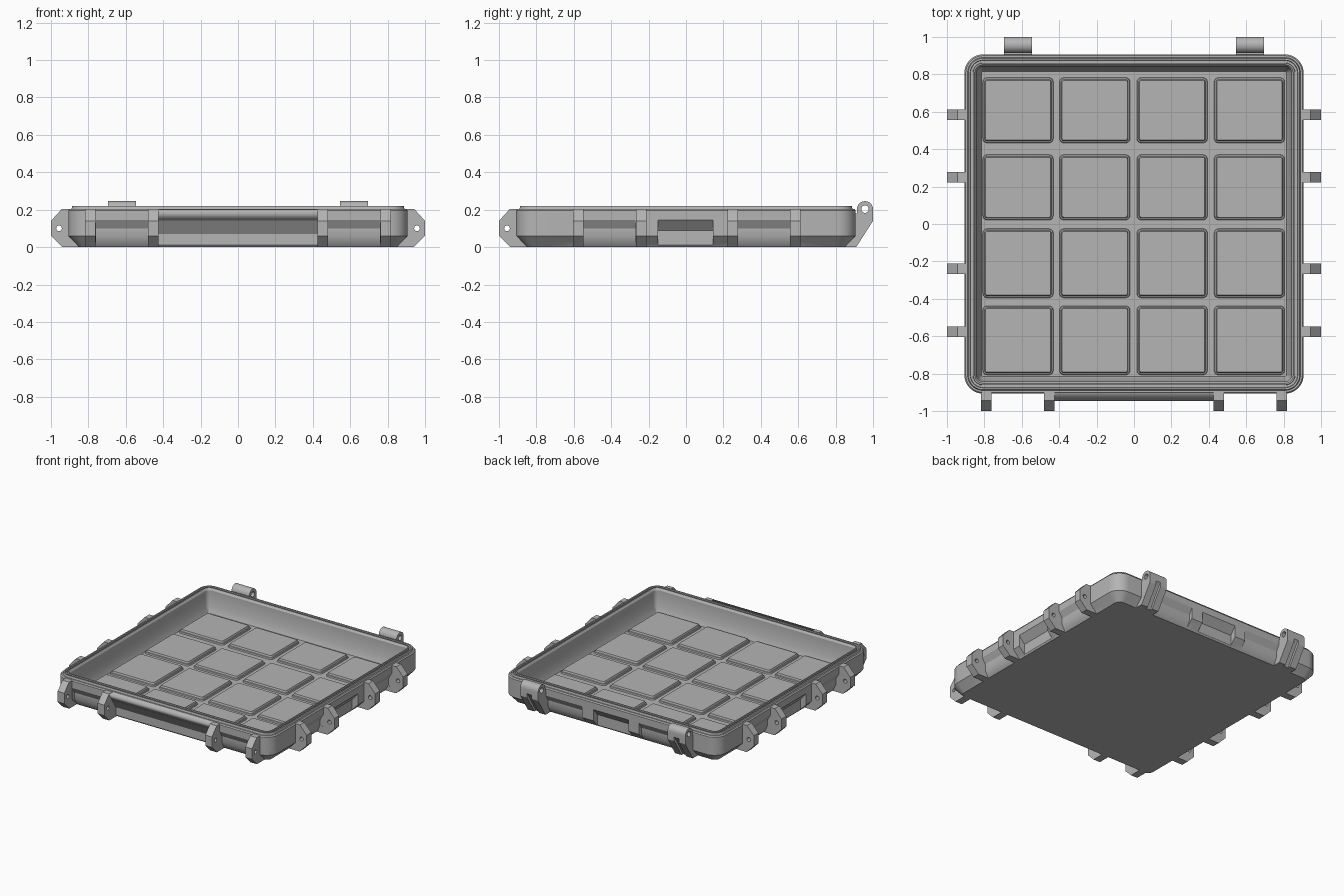
import bpy, bmesh, math
from mathutils import Vector, Matrix

if "Cube" in bpy.data.objects:
    bpy.data.objects.remove(bpy.data.objects["Cube"], do_unlink=True)

grey = bpy.data.materials.new("matte_grey")
grey.use_nodes = True
grey.diffuse_color = (0.46, 0.46, 0.46, 1)
grey.node_tree.nodes["Principled BSDF"].inputs["Base Color"].default_value = (0.46, 0.46, 0.46, 1)

# Outward and along-wall directions of each wall
WALLS = {"left": ((1, 0, 0), (0, 1, 0)), "right": ((-1, 0, 0), (0, 1, 0)),
         "front": ((0, -1, 0), (1, 0, 0)), "back": ((0, 1, 0), (1, 0, 0))}


def finish(name, bm):
    bmesh.ops.remove_doubles(bm, verts=bm.verts, dist=0.00001)
    bmesh.ops.recalc_face_normals(bm, faces=bm.faces)
    mesh = bpy.data.meshes.new(name)
    bm.to_mesh(mesh)
    bm.free()
    mesh.materials.append(grey)
    obj = bpy.data.objects.new(name, mesh)
    bpy.context.collection.objects.link(obj)
    return obj


def smooth(obj):
    bpy.ops.object.select_all(action='DESELECT')
    bpy.context.view_layer.objects.active = obj
    obj.select_set(True)
    bpy.ops.object.shade_smooth_by_angle(angle=math.radians(25))


def loft(name, profile, hx, hy, radius, centre=(0, 0), steps=8):
    """Rounded rectangles stacked along a profile of (inset, z)."""
    bm = bmesh.new()
    rings = []
    for inset, z in profile:
        r = max(radius - inset, 0.008)
        ring = []
        for k, (sx, sy) in enumerate([(1, 1), (-1, 1), (-1, -1), (1, -1)]):
            for i in range(steps + 1):
                a = (k + i / steps) * math.pi / 2
                ring.append(bm.verts.new((centre[0] + sx * (hx - inset - r) + r * math.cos(a),
                                          centre[1] + sy * (hy - inset - r) + r * math.sin(a), z)))
        rings.append(ring)
    n = len(rings[0])
    for a, b in zip(rings, rings[1:]):
        for i in range(n):
            j = (i + 1) % n
            bm.faces.new((a[i], a[j], b[j], b[i]))
    bm.faces.new(rings[0])
    bm.faces.new(rings[-1])
    return finish(name, bm)


def circle(cx, cz, r, n=20):
    return [(cx + r * math.cos(2 * math.pi * i / n), cz + r * math.sin(2 * math.pi * i / n))
            for i in range(n)]


def prism(name, wall, outlines, lo, hi):
    """Extrude (outward, z) outlines along a wall; later outlines are holes."""
    curve = bpy.data.curves.new(name + "_outline", 'CURVE')
    curve.dimensions = '2D'
    curve.fill_mode = 'BOTH'
    curve.extrude = (hi - lo) / 2
    for pts in outlines:
        s = curve.splines.new('POLY')
        s.points.add(len(pts) - 1)
        for p, (d, z) in zip(s.points, pts):
            p.co = (d, z, 0, 1)
        s.use_cyclic_u = True
    temp = bpy.data.objects.new(name + "_outline", curve)
    mesh = bpy.data.meshes.new_from_object(temp)
    bm = bmesh.new()
    bm.from_mesh(mesh)
    bpy.data.objects.remove(temp)
    bpy.data.curves.remove(curve)
    bpy.data.meshes.remove(mesh)
    out, along = (Vector(v) for v in WALLS[wall])
    mid = (lo + hi) / 2
    for v in bm.verts:
        v.co = out * v.co.x + along * (v.co.z + mid) + Vector((0, 0, v.co.y))
    return finish(name, bm)


# Tray shell: chamfered base, rim, grooved ridge, inner wall and floor
W = 0.907
shell = [(0.85, 0), (W, 0.06), (W, 0.197), (0.9, 0.205), (0.89, 0.205), (0.886, 0.22),
         (0.876, 0.22), (0.874, 0.205), (0.862, 0.205), (0.86, 0.22), (0.852, 0.22),
         (0.842, 0.205), (0.838, 0.09), (0.815, 0.042)]
tray = loft("tray_shell", [(W - h, z) for h, z in shell], W, W, 0.1)

# Wall recesses
latch_cut = [(0.95, 0.19), (W, 0.145), (0.88, 0.1), (0.88, 0.055), (0.85, -0.01), (0.95, -0.01)]
grip_cut = [(0.95, 0.195), (W, 0.145), (0.86, 0.09), (0.86, -0.01), (0.95, -0.01)]
front_cut = [(0.95, 0.208), (0.86, 0.07), (0.86, -0.01), (0.95, -0.01)]
cuts = [("front", front_cut, -0.43, 0.43)]
cuts += [("front", latch_cut, lo, lo + 0.28) for lo in (-0.76, 0.48)]
for wall in ("left", "right"):
    cuts += [(wall, latch_cut, -0.555, -0.27), (wall, latch_cut, 0.27, 0.555)]
cuts += [("back", latch_cut, -0.56, -0.24), ("back", latch_cut, 0.24, 0.56)]
cuts += [(wall, grip_cut, -0.15, 0.145) for wall in ("left", "right", "back")]
for wall, outline, lo, hi in cuts:
    cutter = prism("recess_cutter", wall, [outline], lo, hi)
    cutter.hide_render = True
    mod = tray.modifiers.new("recess", 'BOOLEAN')
    mod.operation = 'DIFFERENCE'
    mod.solver = 'EXACT'
    mod.object = cutter
    bpy.context.view_layer.objects.active = tray
    bpy.ops.object.modifier_apply(modifier=mod.name)
    bpy.data.objects.remove(cutter, do_unlink=True)
smooth(tray)

# Overhanging front ledge
prism("front_ledge", "front",
      [[(0.85, 0.2), (0.945, 0.2), (W, 0.142), (0.85, 0.142)]], -0.43, 0.43)

# Latch lugs with pin holes
lug = [(0.845, 0), (0.94, 0), (1, 0.06), (1, 0.14), (0.943, 0.203), (0.85, 0.203)]
spots = {"front": (-0.79, -0.453, 0.453, 0.79),
         "left": (-0.575, -0.24, 0.25, 0.585), "right": (-0.575, -0.24, 0.25, 0.585)}
for wall, places in spots.items():
    for p in places:
        smooth(prism(wall + "_latch_lug", wall, [lug, circle(0.957, 0.1, 0.015)],
                     p - 0.028, p + 0.028))

# Hinges: two ribs with a slimmer web between, under one round knuckle
KX, KZ, KR = 0.957, 0.203, 0.043
arc = [(KX + KR * math.cos(math.pi * i / 12), KZ + KR * math.sin(math.pi * i / 12))
       for i in range(13)]
rib = [(0.85, 0), (0.91, 0), (1, 0.14)] + arc + [(0.914, 0.18), (0.85, 0.18)]
web = [(0.85, 0), (0.89, 0), (0.975, 0.14), (1, 0.17)] + arc + [(0.914, 0.18), (0.85, 0.18)]
for side in (-1, 1):
    c = 0.62 * side
    for part, outline, lo, hi in (("rib", rib, -0.075, -0.02), ("web", web, -0.02, 0.02),
                                  ("rib", rib, 0.02, 0.075)):
        smooth(prism("hinge_" + part, "back", [outline, circle(KX, KZ, 0.02)], c + lo, c + hi))

# Raised floor pads with stepped edges
pad = [(0, 0.038), (0.004, 0.052), (0.011, 0.054), (0.016, 0.066)]
for x in (-0.62, -0.21, 0.204, 0.617):
    for y, half in ((-0.622, 0.186), (-0.21, 0.186), (0.196, 0.176), (0.608, 0.176)):
        smooth(loft("floor_pad", pad, 0.19, half, 0.025, (x, y), 4))
